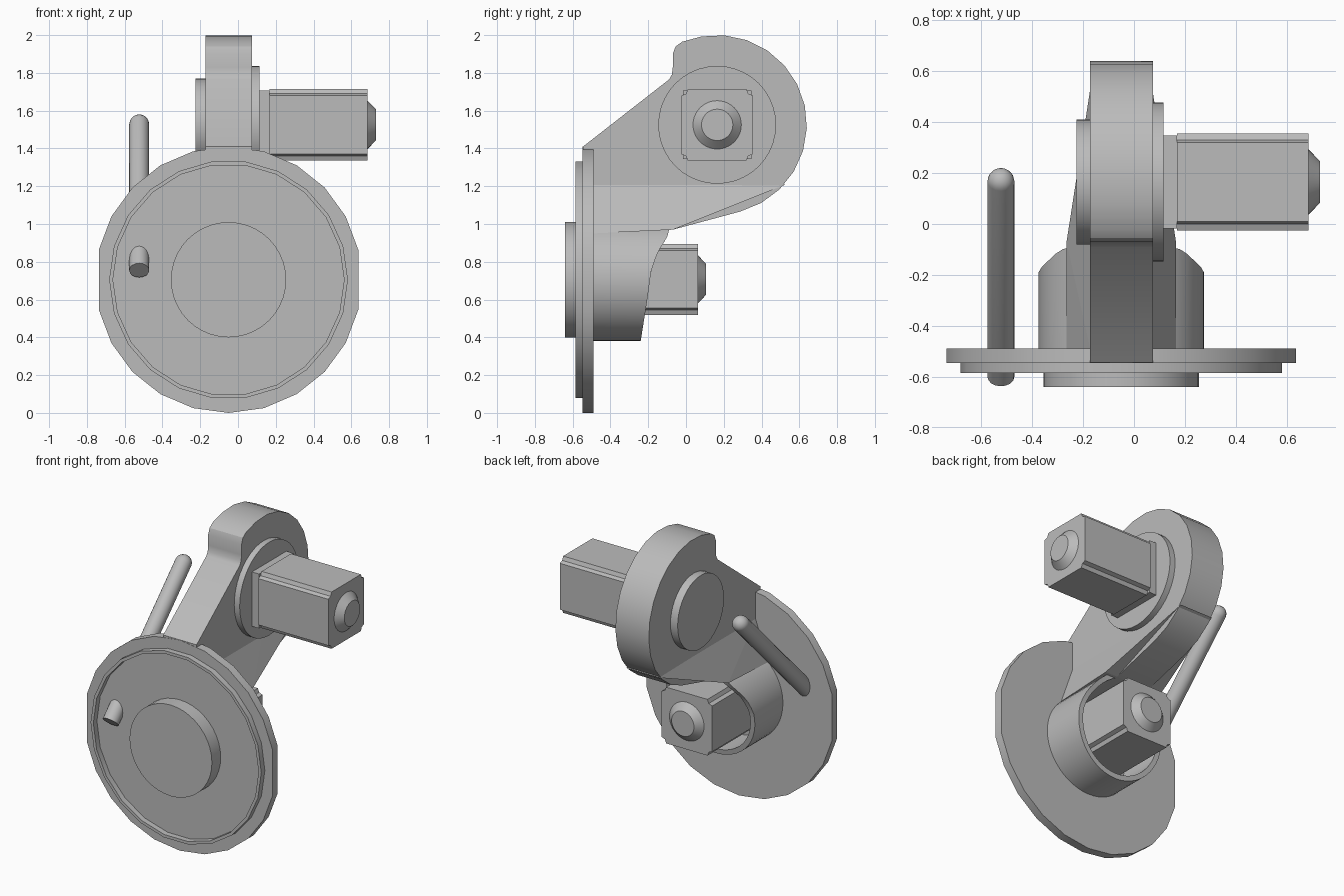
import bpy, bmesh
from math import sin, cos, pi, radians, sqrt
from mathutils import Vector

cube = bpy.data.objects.get("Cube")
if cube:
    bpy.data.objects.remove(cube)

grey = bpy.data.materials.new("machine_grey")
grey.use_nodes = True
GREY = (0.5, 0.5, 0.5, 1)
grey.diffuse_color = GREY
grey.node_tree.nodes["Principled BSDF"].inputs["Base Color"].default_value = GREY

CX, CZ = -0.05, 0.705     # wheel axis, along y
AY, AZ = 0.165, 1.525     # head axis, along x


def finish(name, bm, smooth=True):
    bmesh.ops.recalc_face_normals(bm, faces=bm.faces)
    mesh = bpy.data.meshes.new(name)
    bm.to_mesh(mesh)
    bm.free()
    mesh.materials.append(grey)
    obj = bpy.data.objects.new(name, mesh)
    bpy.context.collection.objects.link(obj)
    if smooth:
        bpy.ops.object.select_all(action='DESELECT')
        obj.select_set(True)
        bpy.context.view_layer.objects.active = obj
        bpy.ops.object.shade_smooth_by_angle(angle=radians(30))
    return obj


def place(axis, u, v, d):
    return Vector((d, u, v)) if axis == 'x' else Vector((u, d, v))


def loft(name, axis, sections, closed=False):
    """Join matching outlines, each a (points, distance) pair; cap the ends unless closed."""
    bm = bmesh.new()
    rings = [[bm.verts.new(place(axis, u, v, d)) for u, v in pts] for pts, d in sections]
    pairs = list(zip(rings, rings[1:]))
    if closed:
        pairs.append((rings[-1], rings[0]))
    else:
        bm.faces.new(rings[0])
        bm.faces.new(rings[-1])
    for a, b in pairs:
        for i in range(len(a)):
            j = (i + 1) % len(a)
            bm.faces.new((a[i], a[j], b[j], b[i]))
    return finish(name, bm)


def circle(u, v, r, n=40):
    return [(u + r * cos(2 * pi * i / n), v + r * sin(2 * pi * i / n)) for i in range(n)]


def cylinder(name, axis, u, v, r, d0, d1, r1=None):
    return loft(name, axis, [(circle(u, v, r), d0), (circle(u, v, r1 or r), d1)])


def motor(name, axis, u, v, half, d0, d1, d2, flange):
    # square body with notched corners, square flange and tapered end cap
    n = half - 0.035
    s = half - 0.008
    quarter = [(half, -n), (half, n), (n + 0.01, n + 0.01), (n, half)]
    body = []
    for k in range(4):
        for p, q in quarter[:3]:
            for _ in range(k):
                p, q = -q, p
            body.append((u + p, v + q))
    loft(name + "_body", axis, [(body, d0), (body, d1)])
    square = [(u + a * s, v + b * s) for a, b in ((-1, -1), (1, -1), (1, 1), (-1, 1))]
    loft(name + "_flange", axis, [(square, d0 - flange), (square, d0)])
    cylinder(name + "_cap", axis, u, v, 0.128, d1, d2, 0.083)


# Wheel: faceted rim with a flat on each side
steps = [15.4 * k for k in range(6)]
angles = steps + [180 - a for a in reversed(steps)]
angles += [180 + a for a in steps[1:]] + [360 - a for a in reversed(steps[1:])]
rim = [(CX + CZ * sin(radians(a)), CZ - CZ * cos(radians(a))) for a in angles]
loft("wheel_disc", 'y', [(rim, -0.49), (rim, -0.547)])
lip = [circle(CX, CZ, r, 22) for r in (0.632, 0.612)]
loft("wheel_lip", 'y', [(lip[0], -0.54), (lip[0], -0.585), (lip[1], -0.585), (lip[1], -0.54)], True)
cylinder("wheel_hub", 'y', CX, CZ, 0.305, -0.54, -0.64)

# Tube behind the wheel, its back end trimmed on a slope
TRIM = [(0.38, -0.24), (0.6, -0.205), (0.75, -0.185), (0.85, -0.15), (0.93, -0.1), (1.04, -0.07)]


def trim_y(z):
    for (z0, y0), (z1, y1) in zip(TRIM, TRIM[1:]):
        if z <= z1:
            return y0 + (y1 - y0) * (z - z0) / (z1 - z0)
    return TRIM[-1][1]


bm = bmesh.new()
outer, inner = circle(CX, CZ, 0.325, 48), circle(CX, CZ, 0.292, 48)
rings = []
for pts, back in ((outer, False), (outer, True), (inner, True), (inner, False)):
    rings.append([bm.verts.new((x, trim_y(z) if back else -0.49, z)) for x, z in pts])
for k in range(4):
    a, b = rings[k], rings[(k + 1) % 4]
    for i in range(48):
        j = (i + 1) % 48
        bm.faces.new((a[i], a[j], b[j], b[i]))
finish("wheel_tube", bm)

# Arm: round head running down to the wheel
arm = [(-0.545, 1.41), (-0.09, 1.765), (-0.075, 1.79), (-0.07, 1.83), (-0.07, 1.9),
       (-0.055, 1.94), (-0.02, 1.965)]
for k in range(13):
    a = radians(100 - k * 14.6)
    arm.append((AY + 0.475 * cos(a), AZ + 0.475 * sin(a)))
arm += [(-0.07, 0.97), (-0.545, 0.97)]
loft("arm", 'x', [(arm, -0.172), (arm, 0.075)])

# Flared foot joining the arm to the tube
bm = bmesh.new()
for side in (-1, 1):
    for w, y, z in ((0.122, -0.49, 1.215), (0.122, 0.16, 1.215), (0.122, 0.53, 1.21),
                    (0.215, -0.07, 0.97), (0.215, -0.49, 0.95)):
        bm.verts.new((CX + side * w, y, z))
bmesh.ops.convex_hull(bm, input=bm.verts)
finish("arm_foot", bm, False)

# Head covers and motors
cylinder("head_cover_left", 'x', AY, AZ, 0.312, 0.07, 0.115)
cylinder("head_cover_right", 'x', AY, AZ, 0.245, -0.225, -0.165)
motor("head_motor", 'x', AY, AZ, 0.19, 0.168, 0.686, 0.73, 0.053)
motor("wheel_motor", 'y', CX, CZ + 0.002, 0.188, -0.44, 0.063, 0.105, 0.05)

# Slanted handle with a flat lower end and a domed tip
bm = bmesh.new()
start, tip = Vector((-0.523, -0.6, 0.755)), Vector((-0.523, 0.167, 1.527))
along = (tip - start).normalized()
side, up = Vector((1, 0, 0)), along.cross(Vector((1, 0, 0)))
R = 0.053
profile = [(start, R)] + [(tip + along * R * sin(t * pi / 12), R * cos(t * pi / 12)) for t in range(6)]
rings = [[bm.verts.new(c + (side * cos(i * pi / 8) + up * sin(i * pi / 8)) * r) for i in range(16)]
         for c, r in profile]
for a, b in zip(rings, rings[1:]):
    for i in range(16):
        j = (i + 1) % 16
        bm.faces.new((a[i], a[j], b[j], b[i]))
bm.faces.new(rings[0])
bm.faces.new(rings[-1])
finish("handle", bm)
